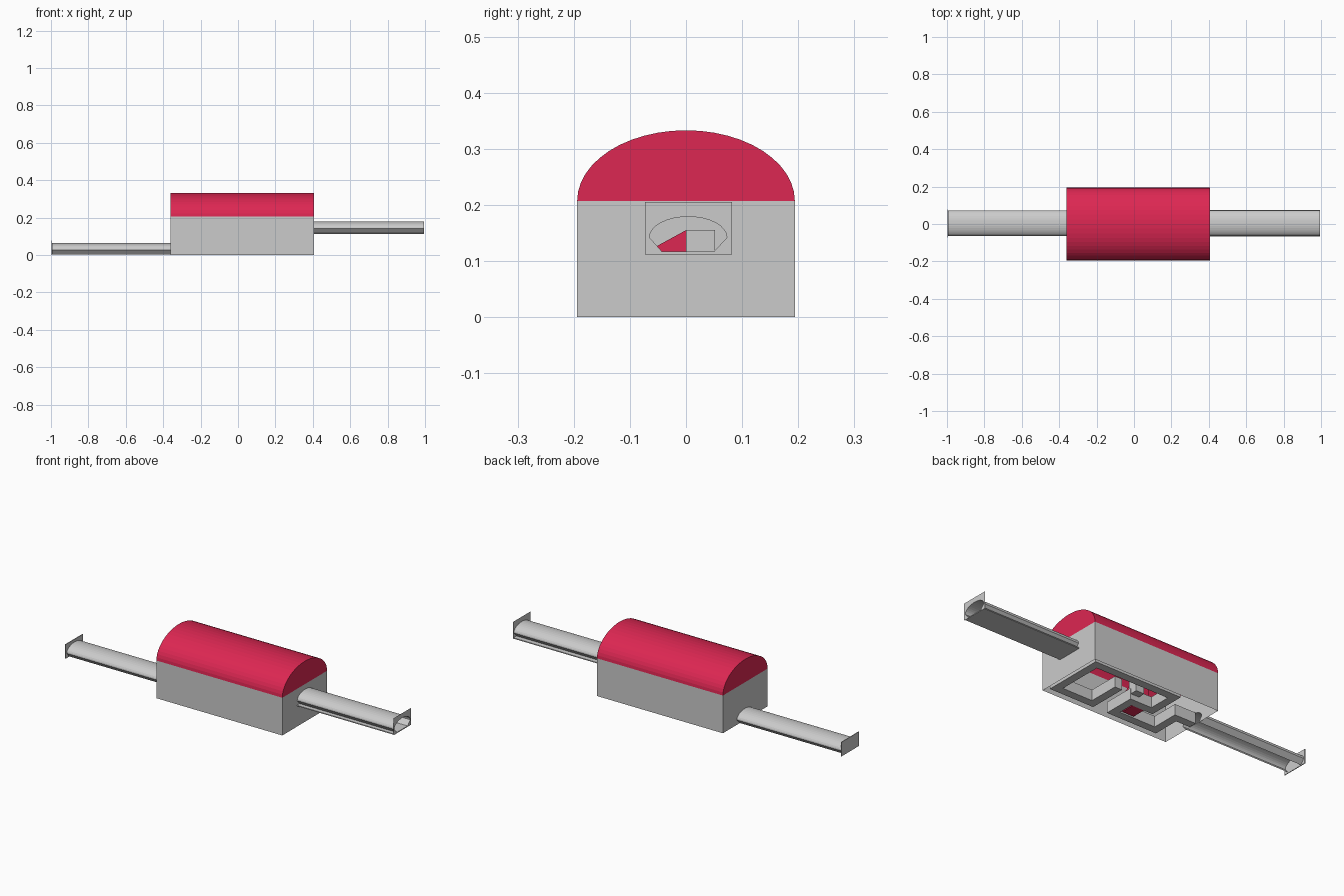
import bpy, bmesh, math

if "Cube" in bpy.data.objects:
    bpy.data.objects.remove(bpy.data.objects["Cube"])

red = bpy.data.materials.new("red")
red.diffuse_color = (0.72, 0.02, 0.085, 1)
red.use_nodes = True
red.node_tree.nodes["Principled BSDF"].inputs["Base Color"].default_value = red.diffuse_color


def finish(bm, name, mat=None):
    bmesh.ops.recalc_face_normals(bm, faces=bm.faces)
    me = bpy.data.meshes.new(name)
    bm.to_mesh(me)
    bm.free()
    ob = bpy.data.objects.new(name, me)
    bpy.context.collection.objects.link(ob)
    if mat:
        me.materials.append(mat)
    return ob


def prism(name, prof, x0, x1, mat=None, caps=True, closed=True):
    """Extrude a (y, z) profile along x."""
    bm = bmesh.new()
    a, b = ([bm.verts.new((x, y, z)) for y, z in prof] for x in (x0, x1))
    n = len(prof)
    for i in range(n if closed else n - 1):
        j = (i + 1) % n
        bm.faces.new((a[i], a[j], b[j], b[i]))
    if caps:
        bm.faces.new(a)
        bm.faces.new(b)
    return finish(bm, name, mat)


def box(name, x0, x1, y0, y1, z0, z1):
    return prism(name, [(y0, z0), (y1, z0), (y1, z1), (y0, z1)], x0, x1)


def panel(name, outer, hole, x):
    """Flat panel across x with a cut-out."""
    bm = bmesh.new()
    edges = []
    for loop in (outer, hole):
        vs = [bm.verts.new((x, y, z)) for y, z in loop]
        edges += [bm.edges.new((vs[i], vs[i - 1])) for i in range(len(vs))]
    bmesh.ops.triangle_fill(bm, edges=edges, use_beauty=True)
    return finish(bm, name)


def arch(cy, ry, z, rz, n):
    return [(cy + ry * math.cos(math.pi * i / n), z + rz * math.sin(math.pi * i / n))
            for i in range(n + 1)]


def tunnel_profile(z):
    """Rounded passage, tapering to a narrow base at height z."""
    return [(0.05, z)] + arch(0.004, 0.069, z + 0.025, 0.037, 16) + [(-0.043, z)]


X0, X1, Y0, Y1, H = -0.36, 0.405, -0.194, 0.194, 0.207
high, low = tunnel_profile(0.117), tunnel_profile(0.002)
rect = [(Y0, 0), (Y1, 0), (Y1, H), (Y0, H)]

# building shell and roof
for y, side in ((Y0, "front"), (Y1, "back")):
    prism(side + "_wall", [(y, 0), (y, H)], X0, X1, caps=False, closed=False)
panel("right_wall", rect, high, X1)
panel("left_wall", rect, low, X0)
roof_prof = arch(0, 0.194, H, 0.126, 24)
roof = prism("roof", roof_prof, X0, X1, red, closed=False)

# upper tunnel with floor and open end plate
prism("right_tunnel", high, X1, 0.995, caps=False, closed=False)
box("right_tunnel_floor", 0.36, 0.995, -0.066, 0.076, 0.112, 0.117)
panel("right_end_plate", [(-0.073, 0.112), (0.082, 0.112), (0.082, 0.205), (-0.073, 0.205)],
      high, 0.995)

# lower tunnel, open below, with closed end plate
prism("left_tunnel", low, -0.995, X0, caps=False, closed=False)
box("left_end_plate", -1.0, -0.996, -0.073, 0.078, 0, 0.078)

# winding channel under the roof
path = [(0.14, 0.03), (0.14, -0.14), (0.365, -0.14), (0.365, 0.155), (-0.12, 0.155),
        (-0.12, -0.01), (0.01, -0.01), (0.01, -0.14), (-0.25, -0.14), (-0.25, 0.01), (-0.355, 0.01)]
w = 0.022
for i, ((xa, ya), (xb, yb)) in enumerate(zip(path, path[1:])):
    box(f"channel_{i}", max(min(xa, xb) - w, X0 + 0.003), max(xa, xb) + w,
        min(ya, yb) - w, max(ya, yb) + w, 0.001, 0.06)

# inner post and red wedge seen through the upper tunnel
box("inner_post", -0.02, 0.03, 0, 0.052, 0.03, 0.155)
prism("inner_wedge", [(0, 0.003), (0, 0.155), (-0.11, 0.095), (-0.11, 0.003)], -0.09, -0.02, red)
